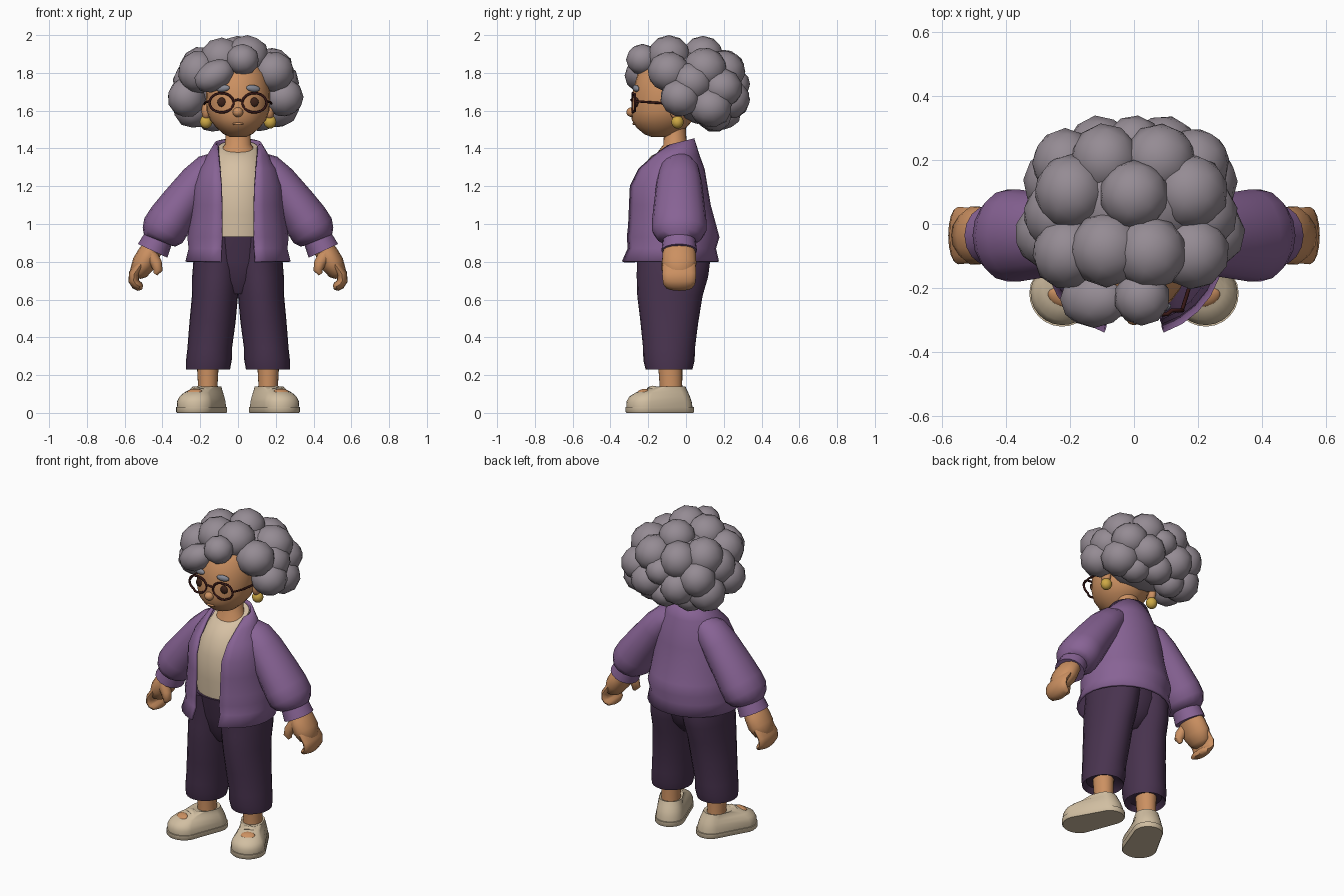
import bpy, bmesh
from math import sin, cos, pi, asin, radians
from mathutils import Vector, Matrix, Euler

cube = bpy.data.objects.get("Cube")
if cube:
    bpy.data.objects.remove(cube, do_unlink=True)


def material(name, *rgb):
    m = bpy.data.materials.new(name)
    m.use_nodes = True
    m.diffuse_color = (*rgb, 1)
    bsdf = m.node_tree.nodes["Principled BSDF"]
    bsdf.inputs["Base Color"].default_value = (*rgb, 1)
    bsdf.inputs["Roughness"].default_value = 0.8
    return m


SKIN = material("warm skin", .60, .28, .12)
HAIR = material("grey hair", .30, .26, .295)
PURPLE = material("purple knit", .245, .125, .30)
PLUM = material("dark plum cloth", .065, .033, .077)
CREAM = material("cream shirt", .67, .53, .37)
SHOE = material("beige shoe", .64, .52, .36)
GOLD = material("gold", .62, .40, .06)
FRAME = material("dark red frame", .04, .009, .008)
EYE = material("dark brown eye", .045, .016, .01)
BROW = material("blue grey brow", .24, .25, .30)


def finish(name, bm, mat, mirror=False, angle=50, thick=0):
    bmesh.ops.recalc_face_normals(bm, faces=bm.faces)
    me = bpy.data.meshes.new(name)
    bm.to_mesh(me)
    bm.free()
    me.materials.append(mat)
    me.polygons.foreach_set("use_smooth", [True] * len(me.polygons))
    me.set_sharp_from_angle(angle=radians(angle))
    ob = bpy.data.objects.new(name, me)
    bpy.context.collection.objects.link(ob)
    if thick:
        s = ob.modifiers.new("thickness", 'SOLIDIFY')
        s.thickness, s.offset = thick, 0
    if mirror:
        ob.modifiers.new("mirror", 'MIRROR').use_mirror_merge = False


def bridge(rings, wrap=True, loop=False):
    """Mesh that joins successive rings of points."""
    bm = bmesh.new()
    vs = [[bm.verts.new(p) for p in r] for r in rings]
    n = len(vs[0])
    pairs = list(zip(vs, vs[1:])) + ([(vs[-1], vs[0])] if loop else [])
    for a, b in pairs:
        for i in range(n if wrap else n - 1):
            j = (i + 1) % n
            bm.faces.new((a[i], a[j], b[j], b[i]))
    if wrap and not loop:
        bm.faces.new(vs[0])
        bm.faces.new(vs[-1])
    return bm


def oval(z, cy, rx, ry, cx=0, gap=0, tilt=0, n=24):
    """Horizontal ring starting at the front, with an optional front opening."""
    a0 = asin(min(gap / rx, 1))
    pts = []
    for i in range(n + 1 if gap else n):
        a = a0 + (2 * pi - 2 * a0) * i / n
        y = -ry * cos(a)
        pts.append((cx + rx * sin(a), cy + y, z + tilt * y))
    return pts


def tube(name, mat, path, radii, squash=1, n=10, mirror=False, loop=False):
    path = [Vector(p) for p in path]
    rings = []
    for i, p in enumerate(path):
        if loop:
            t = path[(i + 1) % len(path)] - path[i - 1]
        else:
            t = path[min(i + 1, len(path) - 1)] - path[max(i - 1, 0)]
        t.normalize()
        ref = Vector((0, 1, 0)) if abs(t.y) < .8 else Vector((0, 0, 1))
        u = t.cross(ref).normalized()
        v = u.cross(t)
        r = radii[i] if isinstance(radii, (list, tuple)) else radii
        rings.append([p + u * r * cos(2 * pi * k / n) + v * r * squash * sin(2 * pi * k / n)
                      for k in range(n)])
    finish(name, bridge(rings, loop=loop), mat, mirror)


def add_ball(bm, c, r, rot=(0, 0, 0), sub=2):
    m = Matrix.LocRotScale(Vector(c), Euler(rot), Vector(r))
    bmesh.ops.create_icosphere(bm, subdivisions=sub, radius=1, matrix=m)


def ball(name, mat, c, r, rot=(0, 0, 0), mirror=False):
    bm = bmesh.new()
    add_ball(bm, c, r, rot, 3)
    finish(name, bm, mat, mirror, 180)


# Head, neck and face
finish("head", bridge([oval(*r) for r in (
    (1.46, -.13, .04, .05), (1.475, -.135, .075, .085), (1.51, -.13, .115, .132),
    (1.55, -.125, .148, .162), (1.6, -.12, .166, .17), (1.7, -.11, .17, .172),
    (1.8, -.1, .15, .155), (1.87, -.08, .09, .1))]), SKIN)
finish("neck", bridge([oval(*r) for r in (
    (1.3, -.06, .12, .1), (1.385, -.062, .098, .085), (1.42, -.058, .07, .062),
    (1.52, -.058, .062, .056))]), SKIN)
ball("nose", SKIN, (0, -.286, 1.592), (.028, .03, .026))
ball("lips", SKIN, (0, -.275, 1.53), (.03, .009, .007))
ball("ear", SKIN, (.168, -.05, 1.6), (.025, .035, .05), mirror=True)
ball("earring", GOLD, (.17, -.045, 1.54), (.033, .032, .035), mirror=True)
ball("eye", EYE, (.085, -.262, 1.645), (.025, .013, .025), mirror=True)
ball("eyebrow", BROW, (.08, -.265, 1.718), (.038, .014, .018), (0, .12, .3), mirror=True)

# Glasses
rim = [(.087 + .064 * cos(k * pi / 12), -.282 + .012 * (cos(k * pi / 12) > .5),
        1.642 + .051 * sin(k * pi / 12)) for k in range(24)]
tube("glasses_rim", FRAME, rim, .0065, n=8, mirror=True, loop=True)
tube("glasses_bridge", FRAME, [(-.026, -.284, 1.652), (0, -.29, 1.658), (.026, -.284, 1.652)], .006, n=8)
tube("glasses_arm", FRAME, [(.15, -.27, 1.65), (.172, -.2, 1.645), (.178, -.06, 1.635)], .006, n=8, mirror=True)

# Hair: a core wrapped in round curls
hair = bmesh.new()
add_ball(hair, (0, .06, 1.73), (.25, .2, .2))
paired = [(.175, .1, 1.82, .12), (.185, -.09, 1.805, .115), (.21, .03, 1.75, .115),
          (.24, -.03, 1.67, .108), (.21, .13, 1.62, .115), (.08, .2, 1.81, .115),
          (.19, .19, 1.72, .11), (.095, .23, 1.66, .11), (.12, .15, 1.58, .095)]
single = [(0, .09, 1.892, .11), (-.085, -.08, 1.875, .118), (.05, -.09, 1.89, .116),
          (.025, -.23, 1.87, .088), (0, .25, 1.74, .09), (0, .2, 1.59, .095)]
for x, y, z, r in paired:
    add_ball(hair, (x, y, z), (r, r, r * .95), (y, x, z))
    add_ball(hair, (-x * 1.13, y, z), (r, r, r * .95), (x, z, y))
for x, y, z, r in single:
    add_ball(hair, (x, y, z), (r, r, r * .95), (0, 0, z))
add_ball(hair, (-.125, -.235, 1.785), (.115, .09, .08), (0, -.5, 0))
finish("hair_curls", hair, HAIR, angle=180)

# Shirt with a scooped neckline
finish("shirt", bridge([oval(*r) for r in (
    (.88, -.085, .19, .175), (1.05, -.085, .195, .187), (1.2, -.087, .19, .183),
    (1.3, -.077, .16, .155), (1.36, -.067, .125, .118), (1.41, -.06, .103, .088, 0, 0, .35))]), CREAM)

# Open cardigan body
body = [(.8, -.09, .272, .258, .09), (.87, -.082, .255, .234, .086), (.93, -.075, .262, .245, .084),
        (.99, -.08, .25, .234, .084), (1.1, -.093, .238, .217, .085), (1.2, -.1, .23, .207, .088),
        (1.29, -.088, .2, .18, .095), (1.36, -.066, .158, .132, .102), (1.425, -.053, .118, .09, .105)]
finish("cardigan", bridge([oval(z, cy, rx, ry, gap=g, tilt=.3 if z > 1.4 else 0)
                           for z, cy, rx, ry, g in body], wrap=False),
       PURPLE, thick=.014)

# Sleeves with a gathered cuff
Y = -.036
tube("sleeve", PURPLE, [(.09, Y, 1.33), (.15, Y, 1.29), (.21, Y, 1.225), (.3, Y, 1.105), (.36, Y, 1.02),
                        (.395, Y, .965), (.418, Y, .93), (.424, Y, .915)],
     (.06, .088, .1, .112, .12, .12, .1, .08), squash=1.2, n=16, mirror=True)
tube("cuff", PURPLE, [(.415, Y, .935), (.43, Y, .905), (.452, Y, .858)], (.076, .08, .086),
     squash=1.1, n=16, mirror=True)

# Mitten hands with curled fingers and a thumb
tube("palm", SKIN, [(.44, Y, .89), (.472, Y, .84), (.5, Y, .79), (.527, Y, .74), (.535, Y, .715)],
     (.05, .06, .062, .048, .02), squash=1.5, n=14, mirror=True)
tube("fingers", SKIN, [(.515, Y, .785), (.55, Y, .735), (.553, Y, .7), (.54, Y, .68), (.52, Y, .668),
                       (.505, Y, .664)],
     (.028, .029, .028, .027, .024, .012), squash=3.1, n=16, mirror=True)
tube("thumb", SKIN, [(.465, -.085, .84), (.432, -.1, .79), (.424, -.105, .755), (.437, -.103, .735)],
     (.038, .031, .025, .012), n=10, mirror=True)

# Trousers
finish("trouser_hips", bridge([oval(*r) for r in (
    (.63, -.085, .06, .1), (.7, -.075, .17, .15), (.8, -.07, .22, .18),
    (.935, -.085, .205, .192))]), PLUM)
finish("trouser_leg", bridge([oval(*r) for r in (
    (.26, -.09, .09, .1, .16), (.23, -.09, .116, .124, .158), (.28, -.09, .121, .136, .154),
    (.34, -.09, .118, .137, .15), (.48, -.088, .122, .153, .135), (.62, -.085, .122, .173, .122),
    (.72, -.072, .128, .189, .115), (.82, -.065, .13, .195, .105), (.93, -.085, .11, .185, .1))]),
    PLUM, mirror=True)

# Feet turned outward: ankle, sole, upper, instep and strap
finish("ankle", bridge([oval(*r) for r in (
    (.07, -.08, .06, .065, .16), (.15, -.08, .052, .06, .16), (.3, -.085, .06, .066, .16))]),
    SKIN, mirror=True)
TURN = Matrix.Translation((.16, -.08, 0)) @ Matrix.Rotation(radians(25), 4, 'Z')


def sole_ring(z, toe_y, toe_r, heel_y, heel_r, n=24):
    pts = []
    for i in range(n):
        a = 2 * pi * (i + .5) / n
        c, r = (heel_y, heel_r) if sin(a) > 0 else (toe_y, toe_r)
        pts.append(TURN @ Vector((r * cos(a), c + r * sin(a), z)))
    return pts


finish("shoe_sole", bridge([sole_ring(*r) for r in (
    (0, -.152, .098, .04, .082), (.006, -.152, .103, .04, .086), (.03, -.152, .103, .04, .086))]),
    SHOE, mirror=True, angle=40)
finish("shoe_upper", bridge([sole_ring(*r) for r in (
    (.028, -.15, .098, .037, .081), (.058, -.15, .1, .034, .08), (.085, -.145, .09, .028, .076),
    (.107, -.128, .072, .022, .072), (.122, -.09, .06, .016, .07), (.14, -.035, .064, .01, .068),
    (.132, -.025, .05, .005, .052))]),
    SHOE, mirror=True)
ball("instep", SKIN, TURN @ Vector((0, -.165, .112)), (.042, .028, .013), (.35, 0, radians(25)), mirror=True)
strap = [TURN @ Vector((.07 * cos(pi * k / 8), -.105, .06 + .074 * sin(pi * k / 8))) for k in range(9)]
tube("shoe_strap", SHOE, strap, .01, squash=2, n=8, mirror=True)
